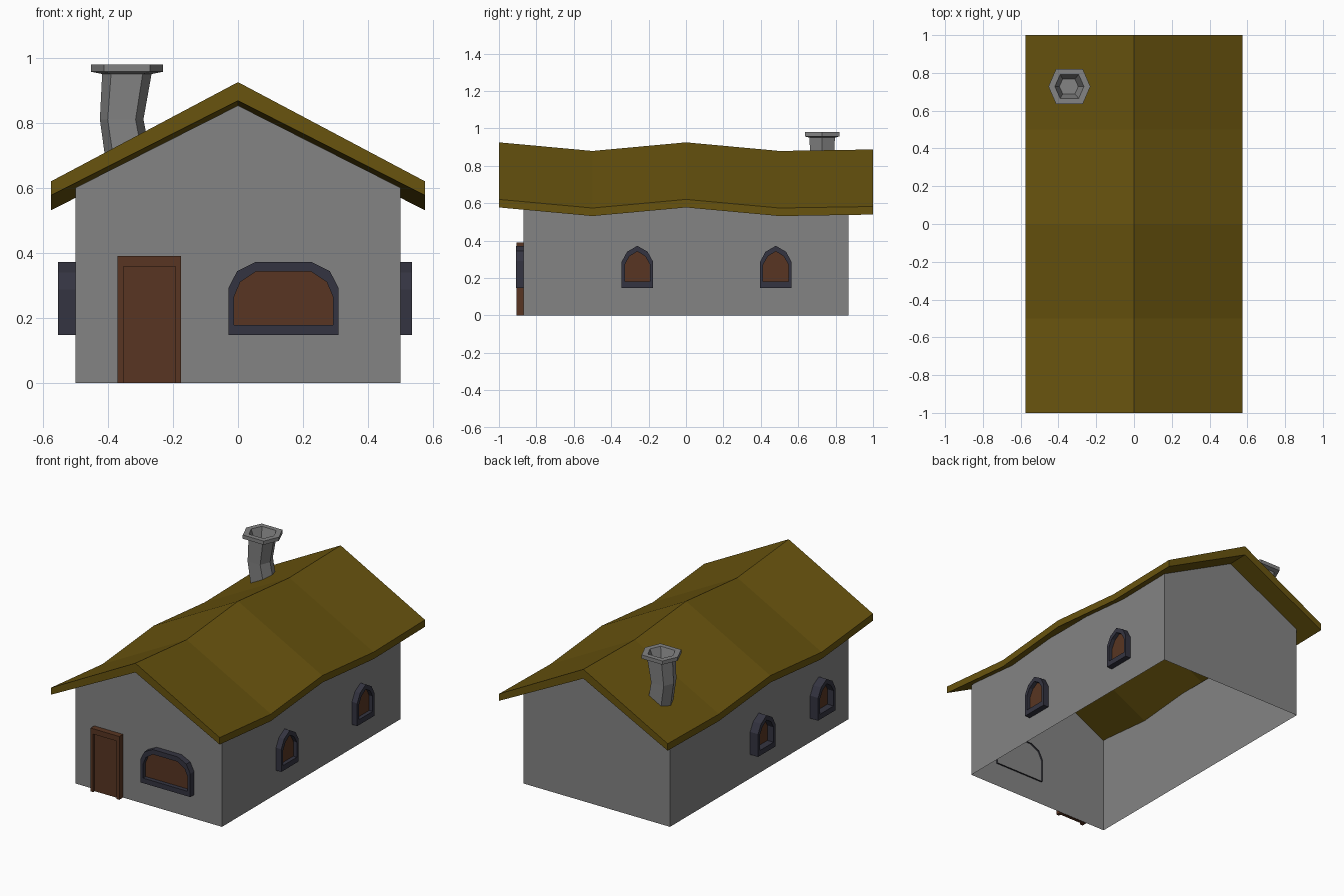
import bpy, bmesh
from math import radians

cube = bpy.data.objects.get("Cube")
if cube:
    bpy.data.objects.remove(cube, do_unlink=True)


def material(name, rgb):
    m = bpy.data.materials.new(name)
    m.use_nodes = True
    m.diffuse_color = (*rgb, 1)
    bsdf = m.node_tree.nodes["Principled BSDF"]
    bsdf.inputs["Base Color"].default_value = (*rgb, 1)
    bsdf.inputs["Roughness"].default_value = 0.9
    return m


STONE = material("grey stone", (0.23, 0.23, 0.23))
THATCH = material("ochre roof", (0.138, 0.087, 0.0044))
WOOD = material("brown wood", (0.098, 0.036, 0.016))
TRIM = material("slate trim", (0.034, 0.034, 0.052))


def build(name, bm, mat, loc=(0, 0, 0), turn=0):
    bmesh.ops.recalc_face_normals(bm, faces=bm.faces)
    mesh = bpy.data.meshes.new(name)
    bm.to_mesh(mesh)
    bm.free()
    mesh.materials.append(mat)
    ob = bpy.data.objects.new(name, mesh)
    ob.location = loc
    ob.rotation_euler.z = radians(turn)
    bpy.context.collection.objects.link(ob)
    return ob


def loft(bm, rings, closed=True):
    """Skin a list of equal-length point rings and return their vertices."""
    vs = [[bm.verts.new(p) for p in ring] for ring in rings]
    n = len(vs[0])
    for a, b in zip(vs, vs[1:]):
        for i in range(n if closed else n - 1):
            j = (i + 1) % n
            bm.faces.new((a[i], a[j], b[j], b[i]))
    return vs


# Walls: open-bottomed shell with gable ends
HALF_W, HALF_D = 0.5, 0.87
gable = [(0.5, 0), (0.5, 0.6), (0, 0.853), (-0.5, 0.6), (-0.5, 0)]
bm = bmesh.new()
ends = [[bm.verts.new((x, y, z)) for x, z in gable] for y in (-HALF_D, HALF_D)]
for e in ends:
    bm.faces.new(e)
for i in (0, 3):
    bm.faces.new((ends[0][i], ends[0][i + 1], ends[1][i + 1], ends[1][i]))
build("walls", bm, STONE)

# Roof: sagging slab, one cross-section lofted along the depth
section = [(-0.575, 0.62), (0, 0.925), (0.575, 0.62),
           (0.575, 0.577), (0, 0.868), (-0.575, 0.577)]
sag = {-1: 0, -0.5: 0.046, 0: 0, 0.5: 0.046, 1: 0.038}
bm = bmesh.new()
rings = loft(bm, [[(x, y, z - s) for x, z in section] for y, s in sag.items()])
for r in (rings[0], rings[-1]):
    for q in ((0, 1, 4, 5), (1, 2, 3, 4)):
        bm.faces.new([r[i] for i in q])
build("roof", bm, THATCH)


# Chimney: bent six-sided shaft, flared cap and hollow flue
def hexagon(cx, z, rx, ry, slope=0):
    shape = [(1, 0), (0.64, 1), (-0.64, 1), (-1, 0), (-0.64, -1), (0.64, -1)]
    return [(cx + rx * x, 0.728 + ry * y, z + slope * rx * x) for x, y in shape]


bm = bmesh.new()
rings = loft(bm, [
    hexagon(-0.335, 0.67, 0.066, 0.06, 0.5),
    hexagon(-0.358, 0.81, 0.067, 0.062),
    hexagon(-0.342, 0.95, 0.076, 0.068),
    hexagon(-0.342, 0.957, 0.111, 0.092),
    hexagon(-0.342, 0.98, 0.111, 0.092),
    hexagon(-0.342, 0.98, 0.077, 0.063),
    hexagon(-0.345, 0.9, 0.05, 0.04)])
bm.faces.new(rings[0])
bm.faces.new(rings[-1])
build("chimney", bm, STONE)


# Openings: raised frame around a recessed panel
def opening(name, outer, inner, loc, turn, depth, panel, mat, back=0, sill=True):
    bm = bmesh.new()

    def ring(profile, d):
        return [(u, -d, v) for u, v in profile]

    rings = loft(bm, [ring(outer, -back), ring(outer, depth),
                      ring(inner, depth), ring(inner, 0)], closed=sill)
    if not sill:
        for i in (0, -1):
            bm.faces.new([r[i] for r in rings])
    build(name + "_frame", bm, mat, loc, turn)
    bm = bmesh.new()
    rings = loft(bm, [ring(inner, 0.001), ring(inner, panel)])
    bm.faces.new(rings[1])
    build(name + "_panel", bm, WOOD, loc, turn)


def mirrored(half, centre=0):
    """Left half of a profile, bottom to top, completed on the right."""
    left = [(centre - u, v) for u, v in half]
    right = [(centre + u, v) for u, v in reversed(half) if u > 0]
    return left + right


FRONT = (0, -HALF_D, 0)
opening("door",
        mirrored([(0.098, 0), (0.098, 0.39)], -0.273),
        mirrored([(0.08, 0), (0.08, 0.357)], -0.273),
        FRONT, 0, 0.036, 0.022, WOOD, sill=False)
opening("front_window",
        mirrored([(0.17, 0.147), (0.17, 0.29), (0.143, 0.343), (0.085, 0.372)], 0.14),
        mirrored([(0.152, 0.178), (0.152, 0.265), (0.133, 0.31), (0.085, 0.342)], 0.14),
        FRONT, 0, 0.038, 0.012, TRIM, back=0.01)

arch_outer = mirrored([(0.084, 0.147), (0.084, 0.287), (0.055, 0.34), (0, 0.372)])
arch_inner = mirrored([(0.067, 0.18), (0.067, 0.272), (0.042, 0.316), (0, 0.342)])
for side, sx, turn, depth, spots in (("left", 1, 90, 0.036, (-0.26, 0.48)),
                                     ("right", -1, -90, 0.054, (-0.58, 0.005))):
    for i, y in enumerate(spots, 1):
        opening(f"{side}_window_{i}", arch_outer, arch_inner,
                (sx * HALF_W, y, 0), turn, depth, 0.012, TRIM)
